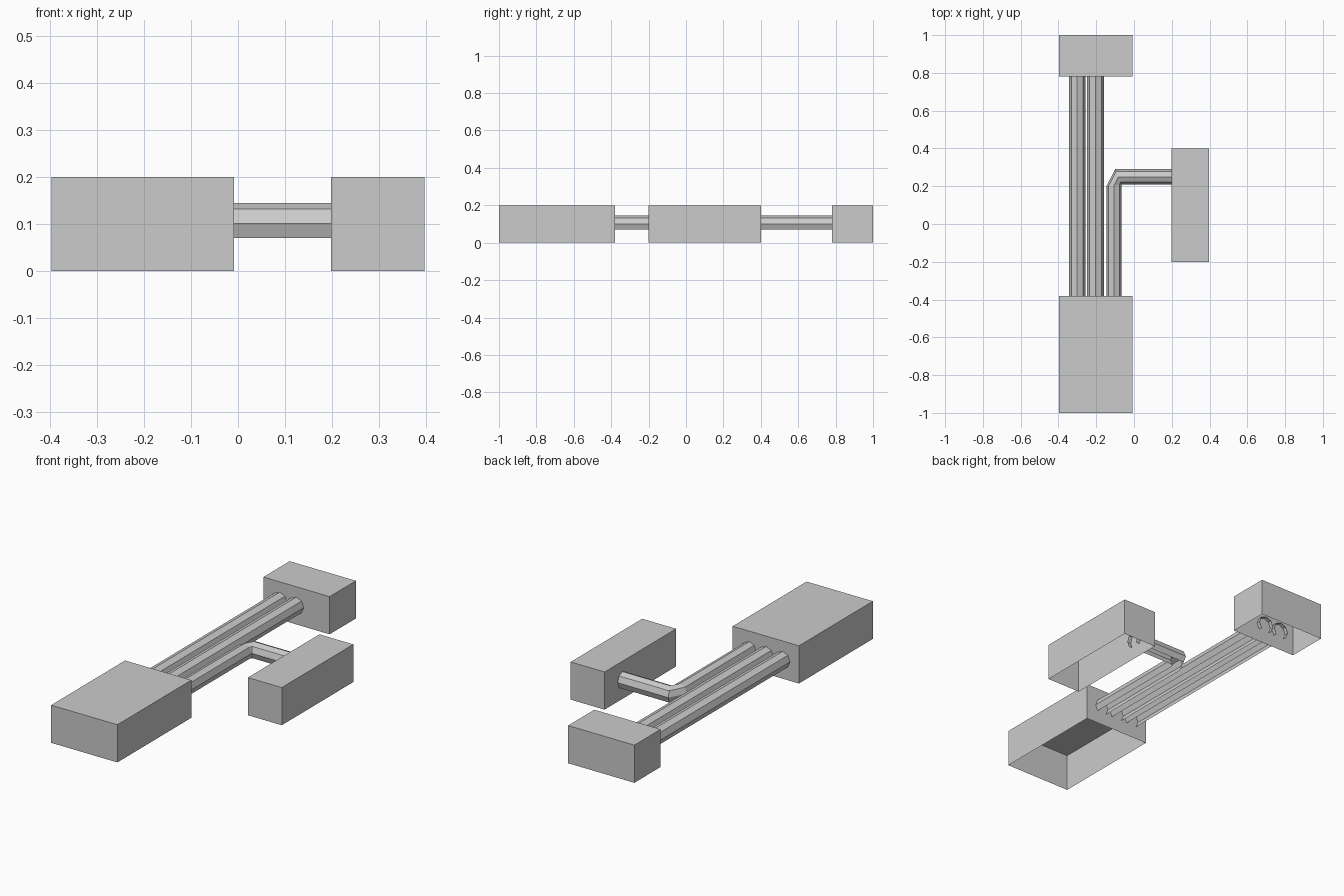
import bpy, bmesh, math
from mathutils import Vector

cube = bpy.data.objects.get("Cube")
if cube:
    bpy.data.objects.remove(cube, do_unlink=True)

grey = bpy.data.materials.new("plain_grey")
grey.use_nodes = True
colour = (0.6, 0.6, 0.6, 1)
grey.diffuse_color = colour
grey.node_tree.nodes["Principled BSDF"].inputs["Base Color"].default_value = colour

HEIGHT = 0.2
PIPE_Z = 0.101
PIPE_RISE = 0.044


def finish(name, bm):
    mesh = bpy.data.meshes.new(name)
    bm.to_mesh(mesh)
    bm.free()
    mesh.materials.append(grey)
    obj = bpy.data.objects.new(name, mesh)
    bpy.context.collection.objects.link(obj)


def open_box(name, x0, x1, y0, y1):
    """Thin-walled box without a floor."""
    bm = bmesh.new()
    bmesh.ops.create_cube(bm, size=1)
    for v in bm.verts:
        v.co = ((x0 + x1) / 2 + v.co.x * (x1 - x0),
                (y0 + y1) / 2 + v.co.y * (y1 - y0),
                (v.co.z + 0.5) * HEIGHT)
    bm.normal_update()
    floor = [f for f in bm.faces if f.normal.z < -0.5]
    bmesh.ops.delete(bm, geom=floor, context='FACES')
    finish(name, bm)


def pipe(name, stations):
    """Eight-sided channel, open underneath; stations are (centre, sideways vector)."""
    bm = bmesh.new()
    rings = []
    for centre, side in stations:
        ring = []
        for i in range(7):
            a = math.radians(-45 + 45 * i)
            p = Vector((*centre, PIPE_Z)) + Vector((*side, 0)) * math.cos(a)
            p.z += PIPE_RISE * math.sin(a)
            ring.append(bm.verts.new(p))
        rings.append(ring)
    for r, s in zip(rings, rings[1:]):
        for i in range(6):
            bm.faces.new((r[i], r[i + 1], s[i + 1], s[i]))
    # Make the faces point away from the pipe's axis
    bm.normal_update()
    top = max(bm.faces, key=lambda f: f.calc_center_median().z)
    if top.normal.z < 0:
        bmesh.ops.reverse_faces(bm, faces=bm.faces[:])
    finish(name, bm)


# Three blocks
open_box("front_block", -0.397, -0.008, -1, -0.38)
open_box("back_block", -0.397, -0.008, 0.78, 1)
open_box("side_block", 0.198, 0.397, -0.2, 0.4)

# Two straight pipes from the front block to the back block
for name, x in (("outer_pipe", -0.301), ("inner_pipe", -0.204)):
    pipe(name, [((x, y), (-0.044, 0)) for y in (-0.4, 0.8)])

# Bent pipe from the front block to the side block
pipe("bent_pipe", [((-0.106, -0.4), (-0.04, 0)),
                   ((-0.106, 0.205), (-0.04, -0.005)),
                   ((-0.083, 0.25), (-0.017, 0.04)),
                   ((0.22, 0.25), (0, 0.04))])
